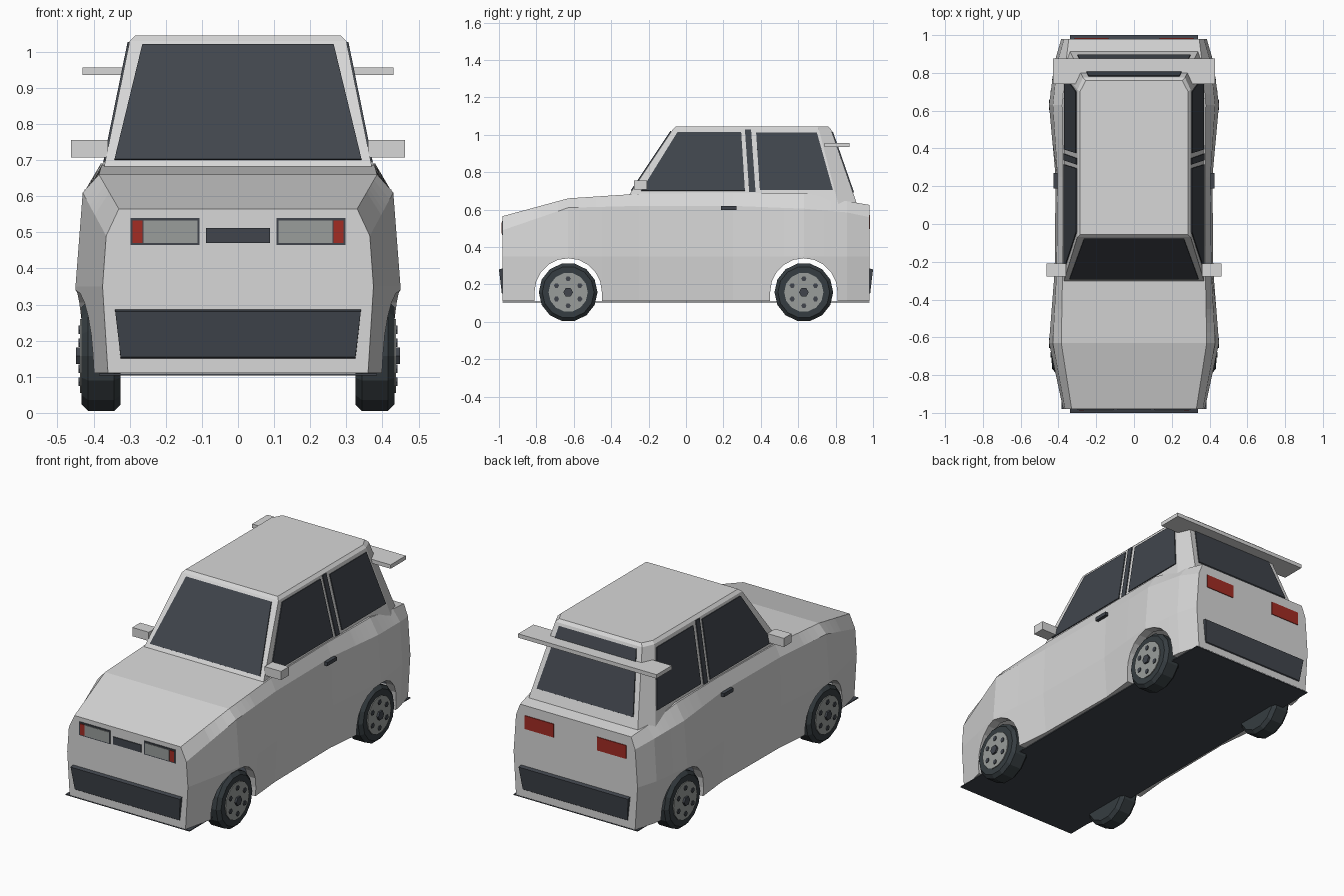
import bpy, bmesh, math
from mathutils import Vector, Matrix

old = bpy.data.objects.get("Cube")
if old:
    bpy.data.objects.remove(old)


def material(name, rgb):
    m = bpy.data.materials.new(name)
    m.use_nodes = True
    m.diffuse_color = (*rgb, 1)
    m.node_tree.nodes["Principled BSDF"].inputs["Base Color"].default_value = (*rgb, 1)
    return m


PAINT = material("silver_paint", (0.68, 0.68, 0.68))
DARK = material("dark_glass_and_trim", (0.052, 0.06, 0.073))
TYRE = material("tyre_rubber", (0.036, 0.046, 0.052))
METAL = material("grey_metal", (0.32, 0.34, 0.33))
RED = material("red_lens", (0.36, 0.025, 0.017))


def finish(name, bm, *mats):
    bmesh.ops.recalc_face_normals(bm, faces=bm.faces)
    mesh = bpy.data.meshes.new(name)
    bm.to_mesh(mesh)
    bm.free()
    for m in mats:
        mesh.materials.append(m)
    ob = bpy.data.objects.new(name, mesh)
    bpy.context.collection.objects.link(ob)
    return ob


def box(name, x, y, z, mat):
    bm = bmesh.new()
    bmesh.ops.create_cube(bm, size=1)
    for v in bm.verts:
        v.co = [r[0] if c < 0 else r[1] for c, r in zip(v.co, (x, y, z))]
    return finish(name, bm, mat)


def prism(name, pts, offset, mat):
    """Solid made by pushing a flat outline along an offset."""
    bm = bmesh.new()
    face = bm.faces.new([bm.verts.new(p) for p in pts])
    top = bmesh.ops.extrude_face_region(bm, geom=[face], use_keep_orig=True)["geom"]
    moved = [g for g in top if isinstance(g, bmesh.types.BMVert)]
    bmesh.ops.translate(bm, verts=moved, vec=offset)
    return finish(name, bm, mat)


def lerp(a, b, t):
    return a + (b - a) * t


# Body shell: y, top width, top z, shoulder width, shoulder z, middle width, sill width
KEYS = [
    (-0.98, 0.33, 0.565, 0.365, 0.49, 0.375, 0.36),
    (-0.63, 0.385, 0.66, 0.43, 0.61, 0.45, 0.44),
    (-0.25, 0.378, 0.685, 0.41, 0.62, 0.42, 0.405),
    (0.25, 0.375, 0.69, 0.405, 0.62, 0.415, 0.40),
    (0.63, 0.38, 0.69, 0.43, 0.605, 0.45, 0.44),
    (0.86, 0.36, 0.645, 0.405, 0.585, 0.42, 0.405),
    (0.98, 0.345, 0.625, 0.37, 0.56, 0.385, 0.37),
]
SILL, MID, AXLE, ARCH = 0.11, 0.35, 0.63, 0.18


def section(y, zb):
    for a, b in zip(KEYS, KEYS[1:]):
        if a[0] <= y <= b[0]:
            t = (y - a[0]) / (b[0] - a[0])
            wt, zt, ws, zs, wm, wb = [lerp(p, q, t) for p, q in zip(a[1:], b[1:])]
            break
    wb = lerp(wm, wb, (MID - zb) / (MID - SILL))
    half = [(wb - 0.05, zb), (wb, zb), (wm, MID), (ws, zs), (wt, zt)]
    return [(x, y, z) for x, z in half] + [(-x, y, z) for x, z in reversed(half)]


stations = [(k[0], SILL) for k in KEYS if abs(k[0]) != AXLE]
for c in (-AXLE, AXLE):
    stations += [(c + s * (ARCH + 0.001), SILL) for s in (-1, 1)]
    for i in range(11):
        a = math.pi * i / 10
        stations.append((c + ARCH * math.cos(a), 0.16 + ARCH * math.sin(a)))
bm = bmesh.new()
rings = [[bm.verts.new(p) for p in section(*s)] for s in sorted(stations)]
for r, q in zip(rings, rings[1:]):
    for i in range(len(r) - 1):
        bm.faces.new((r[i], r[i + 1], q[i + 1], q[i]))
for r in (rings[0], rings[-1]):
    bm.faces.new(r[1:-1])
finish("body_shell", bm, PAINT)
box("floor_pan", (-0.385, 0.385), (-0.98, 0.98), (0.104, 0.109), DARK)


# Cabin: every outline is a function of height
def rise(z):
    return (z - 0.685) / 0.345


def side_x(z):
    return 0.37 - 0.07 * rise(z)


def front_y(z):
    return -0.30 + 0.23 * rise(z)


def rear_y(z):
    return 0.895 - 0.12 * rise(z)


def cabin_ring(z, top, inset=0):
    t = rise(z)
    half = [(side_x(z) - inset, front_y(z) + inset),
            (side_x(z) - inset, 0.80 - 0.09 * t - inset / 2),
            (0.33 - 0.06 * t - inset, rear_y(z) - inset)]
    return [(x, y, top) for x, y in half] + [(-x, y, top) for x, y in reversed(half)]


bm = bmesh.new()
loops = [[bm.verts.new(p) for p in ring] for ring in
         (cabin_ring(0.62, 0.62), cabin_ring(1.03, 1.03), cabin_ring(1.03, 1.045, 0.015))]
for r, q in zip(loops, loops[1:]):
    for i in range(6):
        j = (i + 1) % 6
        bm.faces.new((r[i], r[j], q[j], q[i]))
bm.faces.new(loops[-1])
finish("cabin", bm, PAINT)

# Windscreen and rear window
for name, fn, lo, hi, d in (("windscreen", front_y, (0.342, 0.70), (0.265, 1.018), -0.005),
                            ("rear_window", rear_y, (0.30, 0.69), (0.24, 1.015), 0.005)):
    pts = [(s * w, fn(z), z) for s, (w, z) in ((-1, lo), (1, lo), (1, hi), (-1, hi))]
    prism(name, pts, (0, d, 0.003), DARK)

# Side windows and the dark strip on the door pillar
SIDE_PANES = {
    "front_side_window": [(-0.24, 0.70), (0.315, 0.70), (0.295, 1.015), (-0.045, 1.015)],
    "door_pillar_strip": [(0.338, 0.693), (0.372, 0.693), (0.348, 1.026), (0.315, 1.026)],
    "rear_side_window": [(0.395, 0.705), (0.785, 0.705), (0.70, 1.01), (0.375, 1.01)],
}
for side, s in (("left", 1), ("right", -1)):
    for name, outline in SIDE_PANES.items():
        prism(f"{side}_{name}", [(s * side_x(z), y, z) for y, z in outline],
              (s * 0.005, 0, 0.001), DARK)


def span(s, a, b):
    return tuple(sorted((s * a, s * b)))


def drum(bm, radius, x0, x1, sides, y=0, z=0, bevel=0, mat=0):
    """Cylinder along x, with optional bevelled rims."""
    m = Matrix.Translation(((x0 + x1) / 2, y, z)) @ Matrix.Rotation(math.pi / 2, 4, "Y")
    before = set(bm.faces)
    new = bmesh.ops.create_cone(bm, cap_ends=True, segments=sides, radius1=radius,
                                radius2=radius, depth=abs(x1 - x0), matrix=m)["verts"]
    if bevel:
        rim = [e for e in {e for v in new for e in v.link_edges}
               if abs(e.verts[0].co.x - e.verts[1].co.x) < 1e-5]
        bmesh.ops.bevel(bm, geom=rim, offset=bevel, segments=1, affect="EDGES")
    for f in set(bm.faces) - before:
        f.material_index = mat


# Wheels: tyre, rim, ring of bolts and hub
for end, y in (("front", -AXLE), ("rear", AXLE)):
    for side, s in (("left", 1), ("right", -1)):
        bm = bmesh.new()
        drum(bm, 0.157, s * 0.325, s * 0.433, 14, bevel=0.018)
        drum(bm, 0.105, s * 0.40, s * 0.438, 14, mat=1)
        drum(bm, 0.026, s * 0.42, s * 0.449, 6, mat=2)
        for i in range(6):
            a = math.pi * (i / 3 + 1 / 6)
            drum(bm, 0.014, s * 0.42, s * 0.442, 6,
                 0.072 * math.cos(a), 0.072 * math.sin(a), mat=2)
        wheel = finish(f"{end}_{side}_wheel", bm, TYRE, METAL, DARK)
        wheel.location = (0, y, 0.158)

# Bumpers: wedge plates that stand out at the top
for name, s in (("front_bumper", -1), ("rear_bumper", 1)):
    bm = bmesh.new()
    back = [(-0.325, 0.147), (0.325, 0.147), (0.34, 0.287), (-0.34, 0.287)]
    inner = [bm.verts.new((x, s * 0.975, z)) for x, z in back]
    outer = [bm.verts.new((x, s * (1.0 if z > 0.2 else 0.985), lerp(z, 0.22, 0.1)))
             for x, z in back]
    bm.faces.new(inner)
    bm.faces.new(outer)
    for i in range(4):
        j = (i + 1) % 4
        bm.faces.new((inner[i], inner[j], outer[j], outer[i]))
    finish(name, bm, DARK)

# Grille, lamps, mirrors, door handles and spoiler
box("grille", (-0.088, 0.088), (-0.985, -0.975), (0.47, 0.512), DARK)
for side, s in (("left", 1), ("right", -1)):
    box(f"{side}_lamp_frame", span(s, 0.106, 0.298), (-0.984, -0.975), (0.465, 0.54), DARK)
    box(f"{side}_headlamp", span(s, 0.112, 0.262), (-0.987, -0.98), (0.471, 0.532), METAL)
    box(f"{side}_indicator", span(s, 0.264, 0.292), (-0.987, -0.98), (0.471, 0.532), RED)
    box(f"{side}_tail_lamp", span(s, 0.135, 0.315), (0.975, 0.984), (0.495, 0.57), RED)
    box(f"{side}_mirror", span(s, 0.36, 0.462), (-0.278, -0.208), (0.707, 0.756), PAINT)
    box(f"{side}_door_handle", span(s, 0.39, 0.425), (0.187, 0.27), (0.598, 0.618), DARK)
box("spoiler", (-0.43, 0.43), (0.74, 0.875), (0.935, 0.957), PAINT)
